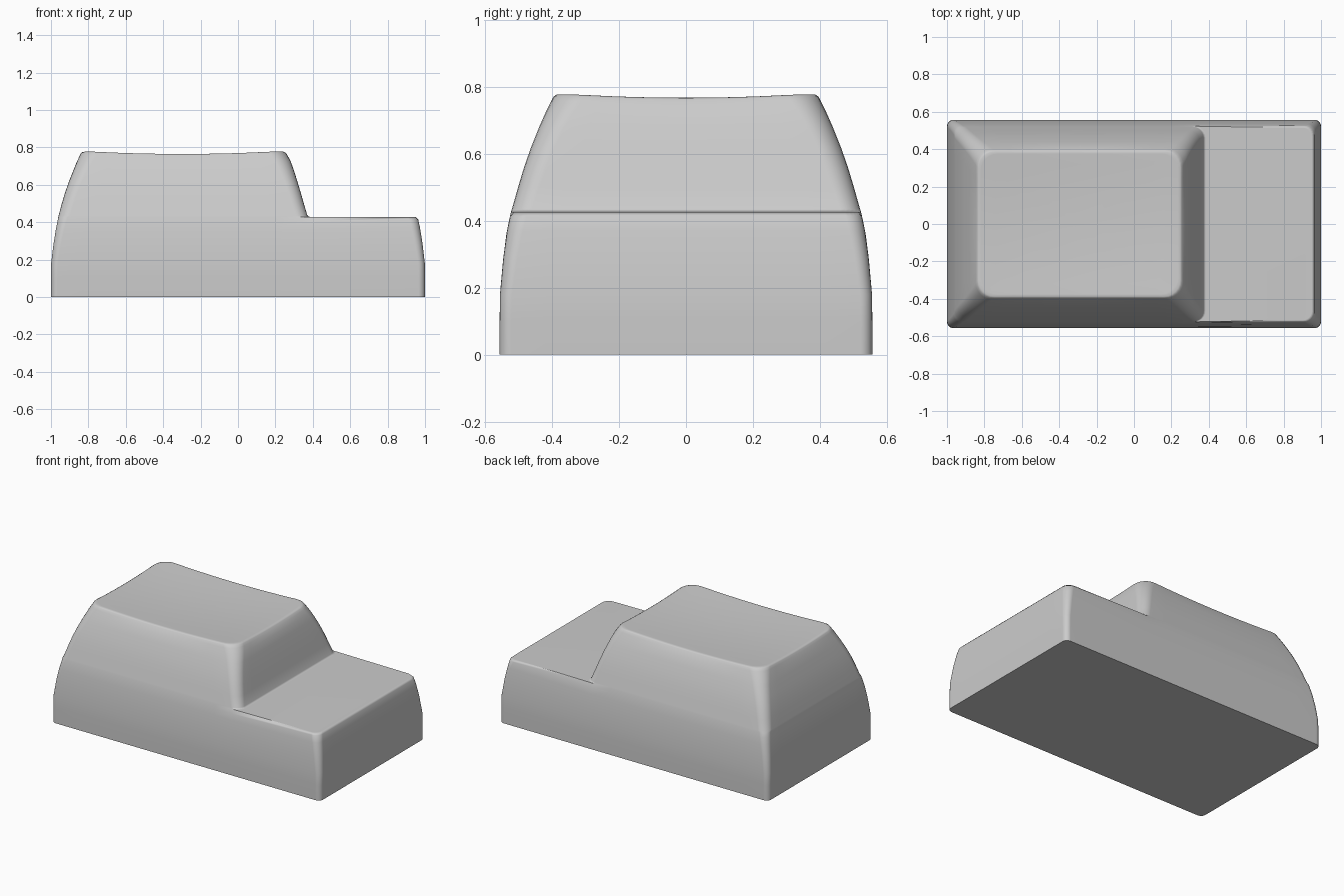
import bpy, bmesh
from math import sin, cos, radians

if "Cube" in bpy.data.objects:
    bpy.data.objects.remove(bpy.data.objects["Cube"])

ARC, EDGE = 6, 10
STEP_Z, TOP_X, TOP_HX, TOP_HY = 0.427, -0.297, 0.55, 0.392


def lerp(a, b, n):
    return [a + (b - a) * i / n for i in range(n + 1)]


def arc(cx, cy, r, start):
    return [(cx + r * cos(radians(t)), cy + r * sin(radians(t)))
            for t in lerp(start, start + 90, ARC)]


def right_part(xr, h, r):
    # front right corner, right edge, back right corner
    side = [(xr, y) for y in lerp(-h + r, h - r, EDGE)[1:-1]]
    return arc(xr - r, -h + r, r, -90) + side + arc(xr - r, h - r, r, 0)


def left_part(xl, xs, h, r):
    # back edge from the split, left end, front edge back to the split
    back = [(x, h) for x in lerp(xs, xl + r, EDGE)[:-1]]
    side = [(xl, y) for y in lerp(h - r, -h + r, EDGE)[1:-1]]
    front = [(x, -h) for x in lerp(xl + r, xs, EDGE)[1:]]
    return (back + arc(xl + r, h - r, r, 90) + side
            + arc(xl + r, -h + r, r, 180) + front)


def dish(x, y):
    u, v = (x - TOP_X) / TOP_HX, (y / TOP_HY)
    return 0.752 + 0.017 * u * u + 0.014 * v * v


bm = bmesh.new()


def add(points, z):
    return [bm.verts.new((x, y, z)) for x, y in points]


def bridge(low, high):
    n = len(low)
    for i in range(n):
        j = (i + 1) % n
        bm.faces.new((low[i], low[j], high[j], high[i]))


# Lower body: left side rows (z, xl, half depth, radius), right side rows (z, xr, half depth, radius)
split = 0.325
left_rows = [(0, -1, .557, .035), (.1, -1, .557, .035), (.18, -.999, .556, .036),
             (.28, -.987, .547, .04), (.36, -.974, .537, .045),
             (.40, -.966, .529, .048), (STEP_Z, -.961, .523, .05)]
right_rows = [(0, 1, .557, .035), (.1, 1, .557, .035), (.18, .999, .556, .036),
              (.29, .986, .546, .042), (.37, .973, .535, .047),
              (.413, .964, .526, .05), (STEP_Z, .95, .514, .05)]
previous = None
for (zl, xl, hl, rl), (zr, xr, hr, rr) in zip(left_rows, right_rows):
    left = add(left_part(xl, split, hl, rl), zl)
    right = add(right_part(xr, hr, rr), zr)
    ring = left + right
    if previous:
        bridge(previous, ring)
    else:
        bm.faces.new(ring[::-1])
    previous = ring

# Step floor joins the low block to the foot of the tower
foot = add(right_part(.385, .523, .06)[1:-1], STEP_Z)
bm.faces.new([left[-1]] + right + [left[0]] + foot[::-1])
previous = left + foot

# Tower walls
for z, xl, xr, h, r in [(.436, -.959, .371, .520, .06), (.5, -.942, .352, .502, .063),
                        (.56, -.924, .335, .484, .066), (.62, -.903, .317, .463, .07),
                        (.68, -.879, .298, .439, .076), (.725, -.861, .282, .419, .082)]:
    ring = add(left_part(xl, xr - r, h, r) + right_part(xr, h, r)[1:-1], z)
    bridge(previous, ring)
    previous = ring

# Soft rim following the dished top
for drop, xl, xr, h, r in [(.022, -.846, .265, .403, .088), (.007, -.840, .256, .396, .09),
                           (.001, -.831, .247, .388, .09), (0, -.818, .234, .375, .09)]:
    pts = left_part(xl, xr - r, h, r) + right_part(xr, h, r)[1:-1]
    ring = [bm.verts.new((x, y, dish(x, y) - drop)) for x, y in pts]
    bridge(previous, ring)
    previous = ring

# Dished top surface
for s in (.85, .65, .45, .25):
    scaled = [(TOP_X + (x - TOP_X) * s, y * s) for x, y in pts]
    ring = [bm.verts.new((x, y, dish(x, y))) for x, y in scaled]
    bridge(previous, ring)
    previous = ring
centre = bm.verts.new((TOP_X, 0, dish(TOP_X, 0)))
for i in range(len(ring)):
    bm.faces.new((ring[i], ring[(i + 1) % len(ring)], centre))

bmesh.ops.recalc_face_normals(bm, faces=bm.faces)
mesh = bpy.data.meshes.new("stepped_keycap")
bm.to_mesh(mesh)
bm.free()
keycap = bpy.data.objects.new("stepped_keycap", mesh)
bpy.context.collection.objects.link(keycap)
bpy.context.view_layer.objects.active = keycap
keycap.select_set(True)
bpy.ops.object.shade_smooth_by_angle(angle=radians(50))
weighted = keycap.modifiers.new("even_shading", 'WEIGHTED_NORMAL')
weighted.keep_sharp = True
